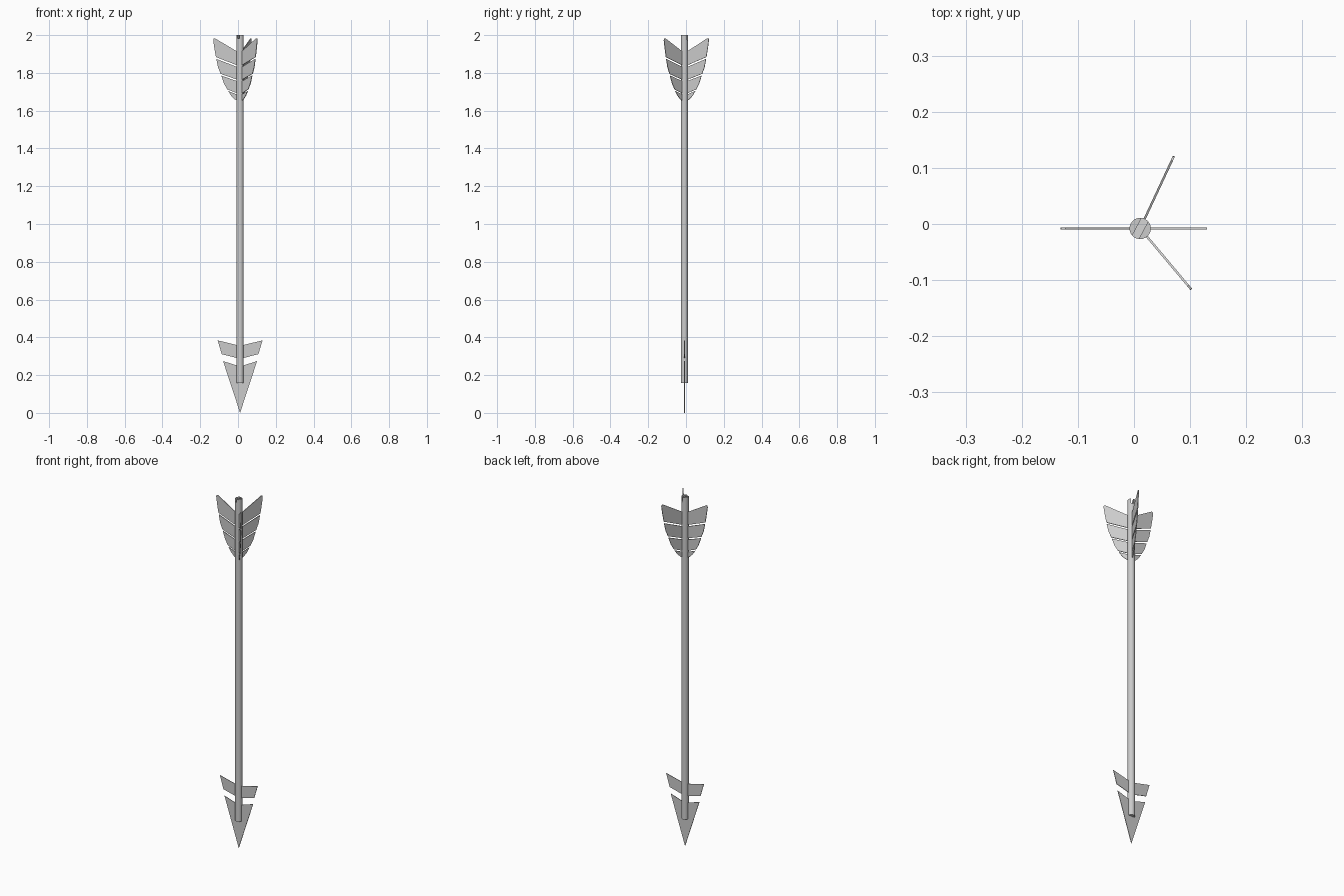
import bpy, bmesh
from math import radians, cos, sin
from mathutils import Matrix, Vector

if "Cube" in bpy.data.objects:
    bpy.data.objects.remove(bpy.data.objects["Cube"])

CX, CY = 0.011, -0.008          # shaft axis
RADIUS = 0.019


def plates(name, outlines, thickness, angle=0):
    """Thin plates from (radius, z) outlines, turned about the shaft axis."""
    bm = bmesh.new()
    for pts in outlines:
        base = bm.faces.new([bm.verts.new((r, -thickness / 2, z)) for r, z in pts])
        ext = bmesh.ops.extrude_face_region(bm, geom=[base])
        verts = [v for v in ext["geom"] if isinstance(v, bmesh.types.BMVert)]
        bmesh.ops.translate(bm, verts=verts, vec=(0, thickness, 0))
    bmesh.ops.recalc_face_normals(bm, faces=bm.faces)
    bm.transform(Matrix.Translation((CX, CY, 0)) @ Matrix.Rotation(radians(angle), 4, "Z"))
    mesh = bpy.data.meshes.new(name)
    bm.to_mesh(mesh)
    bm.free()
    obj = bpy.data.objects.new(name, mesh)
    bpy.context.collection.objects.link(obj)
    return obj


# Shaft
bpy.ops.mesh.primitive_cylinder_add(vertices=24, radius=RADIUS, depth=1.842,
                                    location=(CX, CY, 1.079))
shaft = bpy.context.object
shaft.name = "shaft"

# String notch with a sloping floor, cut into the top end
cutter = plates("notch_cutter", [[(-0.05, 1.99), (0.05, 1.965), (0.05, 2.05), (-0.05, 2.05)]],
                0.013, 62)
cutter.hide_render = True
cutter.hide_set(True)
cut = shaft.modifiers.new("notch", "BOOLEAN")
cut.operation = "DIFFERENCE"
cut.object = cutter
cut.solver = "EXACT"
bpy.context.view_layer.objects.active = shaft
shaft.select_set(True)
bpy.ops.object.modifier_apply(modifier=cut.name)
bpy.data.objects.remove(cutter)
bpy.ops.object.shade_smooth_by_angle(angle=radians(35))

# Arrowhead: pointed blade and a pair of barbs behind it
plates("arrowhead_blade", [[(0, 0), (0.09, 0.274), (0, 0.246), (-0.09, 0.274)]], 0.003)
barb = [(0, 0.286), (0.097, 0.311), (0.119, 0.384), (0, 0.355)]
for side, label in ((1, "right"), (-1, "left")):
    plates("barb_" + label, [[(side * r, z) for r, z in barb]], 0.003)

# Feathers: each vane is split by narrow slits
vane = [
    [(0.01, 1.838), (0.128, 1.884), (0.136, 1.93), (0.142, 1.972),
     (0.141, 1.981), (0.133, 1.983), (0.01, 1.91)],
    [(0.01, 1.762), (0.103, 1.795), (0.117, 1.83), (0.126, 1.874), (0.01, 1.829)],
    [(0.01, 1.690), (0.068, 1.713), (0.086, 1.745), (0.100, 1.786), (0.01, 1.754)],
    [(0.01, 1.650), (0.028, 1.660), (0.048, 1.680), (0.063, 1.704), (0.01, 1.683)],
]
for i, angle in enumerate((180, 65, -50)):
    plates(f"feather_{i + 1}", vane, 0.004, angle)
